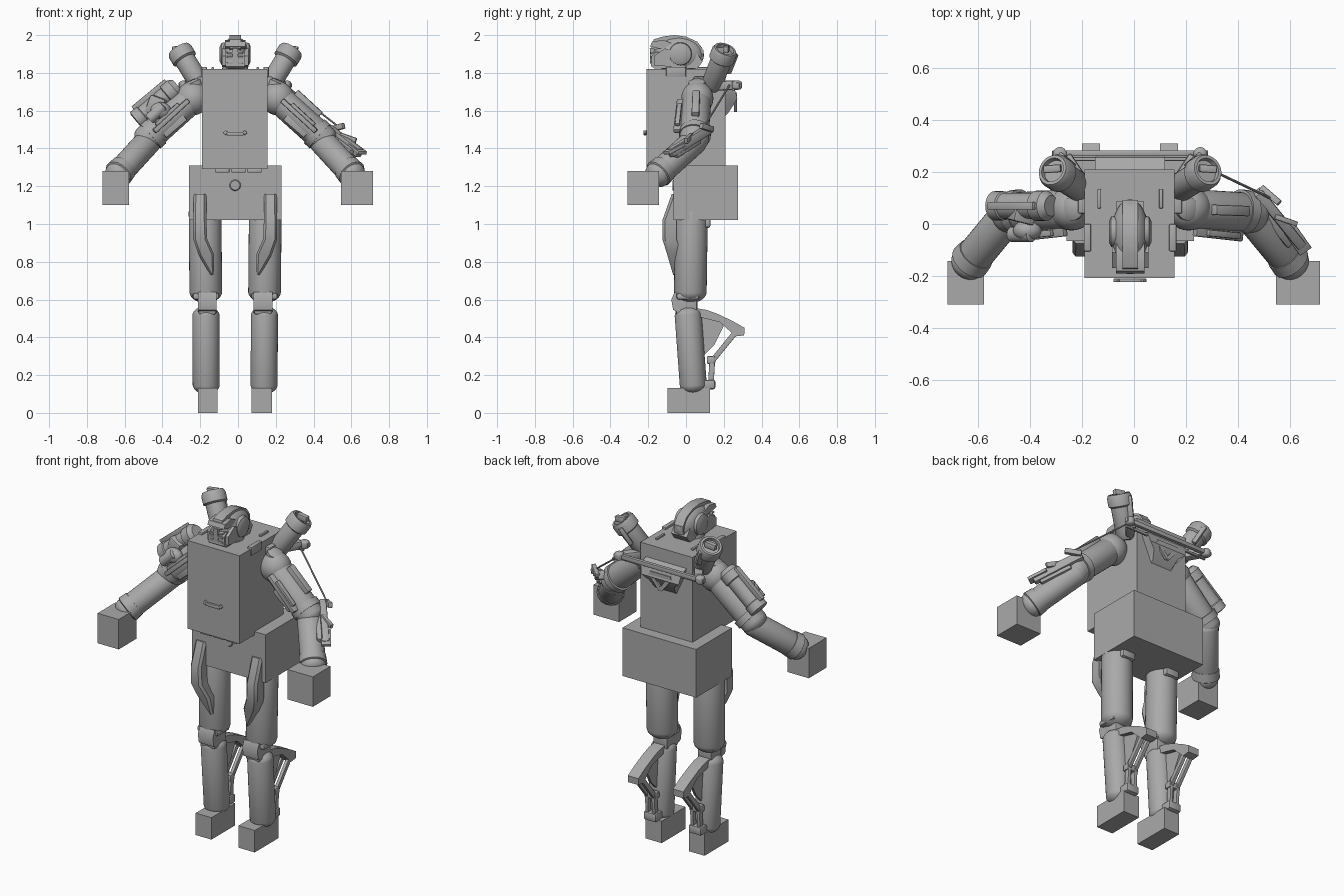
import bpy, bmesh, math
from mathutils import Vector, Matrix

if "Cube" in bpy.data.objects:
    bpy.data.objects.remove(bpy.data.objects["Cube"], do_unlink=True)

grey = bpy.data.materials.new("plain_grey")
grey.use_nodes = True
grey.diffuse_color = (0.4, 0.4, 0.4, 1)
grey.node_tree.nodes["Principled BSDF"].inputs["Base Color"].default_value = (0.4, 0.4, 0.4, 1)

CX = -0.015                      # mirror axis of the body
SIDES = (("left", 1), ("right", -1))


def finish(name, bm, smooth=True):
    bmesh.ops.recalc_face_normals(bm, faces=bm.faces)
    for f in bm.faces:
        f.smooth = smooth
    for e in bm.edges:
        e.smooth = len(e.link_faces) == 2 and e.calc_face_angle(0) < math.radians(35)
    me = bpy.data.meshes.new(name)
    bm.to_mesh(me)
    bm.free()
    me.materials.append(grey)
    ob = bpy.data.objects.new(name, me)
    bpy.context.scene.collection.objects.link(ob)
    return ob


def along(a, b):
    """Matrix with origin at a and local z pointing to b."""
    a, b = Vector(a), Vector(b)
    return Matrix.Translation(a) @ (b - a).to_track_quat('Z', 'Y').to_matrix().to_4x4()


def box(name, lo, hi, bevel=0.0):
    bm = bmesh.new()
    lo, hi = Vector(lo), Vector(hi)
    bmesh.ops.create_cube(bm, size=1, matrix=Matrix.Translation((lo + hi) / 2) @ Matrix.Diagonal((*(hi - lo), 1)))
    if bevel:
        bmesh.ops.bevel(bm, geom=bm.edges[:], offset=bevel, segments=2, affect='EDGES', profile=0.5)
    return finish(name, bm)


def bar(name, a, b, w, h, bevel=0.0):
    bm = bmesh.new()
    n = (Vector(b) - Vector(a)).length
    bmesh.ops.create_cube(bm, size=1, matrix=Matrix.Translation((0, 0, n / 2)) @ Matrix.Diagonal((w, h, n, 1)))
    if bevel:
        bmesh.ops.bevel(bm, geom=bm.edges[:], offset=bevel, segments=2, affect='EDGES', profile=0.5)
    bm.transform(along(a, b))
    return finish(name, bm)


def capsule(name, a, b, r, cap=0.75):
    """Rounded cylinder reaching exactly from a to b."""
    bm = bmesh.new()
    bmesh.ops.create_uvsphere(bm, u_segments=32, v_segments=15, radius=r)
    n = (Vector(b) - Vector(a)).length
    for v in bm.verts:
        v.co.z = v.co.z * cap + (n - r * cap if v.co.z > 0 else r * cap)
    bm.transform(along(a, b))
    return finish(name, bm)


def lathe(name, a, b, profile, steps=32):
    """Profile of (distance from a, radius) turned about the line a-b."""
    bm = bmesh.new()
    vs = [bm.verts.new((r, 0, t)) for t, r in profile]
    es = [bm.edges.new(p) for p in zip(vs, vs[1:])]
    bmesh.ops.spin(bm, geom=vs + es, cent=(0, 0, 0), axis=(0, 0, 1), angle=math.tau, steps=steps)
    bmesh.ops.remove_doubles(bm, verts=bm.verts, dist=1e-4)
    bm.transform(along(a, b))
    return finish(name, bm)


def ball(name, c, rx, ry, rz):
    bm = bmesh.new()
    bmesh.ops.create_uvsphere(bm, u_segments=32, v_segments=16, radius=1,
                              matrix=Matrix.Translation(c) @ Matrix.Diagonal((rx, ry, rz, 1)))
    return finish(name, bm)


def loft(name, rings):
    bm = bmesh.new()
    rows = [[bm.verts.new(p) for p in ring] for ring in rings]
    n = len(rows[0])
    for r0, r1 in zip(rows, rows[1:]):
        for i in range(n):
            bm.faces.new((r0[i], r0[(i + 1) % n], r1[(i + 1) % n], r1[i]))
    bm.faces.new(rows[0])
    bm.faces.new(rows[-1])
    return finish(name, bm)


def slab(name, yz, x0, x1):
    """Side profile (y, z) extruded across x."""
    return loft(name, [[(x, y, z) for y, z in yz] for x in (x0, x1)])


# Main blocks
box("torso", (-0.19, -0.208, 1.29), (0.156, 0.21, 1.82))
box("pelvis", (-0.26, -0.066, 1.02), (0.23, 0.275, 1.31))
box("right_hand", (-0.718, -0.31, 1.1), (-0.577, -0.142, 1.28))
box("left_hand", (0.546, -0.31, 1.1), (0.715, -0.142, 1.28))

# Belt pieces, belly bump and chest handle
for i in range(3):
    x = -0.12 + i * 0.085
    box("belt_piece", (x, -0.19, 1.272), (x + 0.075, -0.11, 1.295), 0.005)
lathe("belly_bump", (CX, -0.06, 1.205), (CX, -0.08, 1.205), [(0, 0), (0, 0.035), (0.012, 0.025), (0.012, 0)], 16)
handle = [(CX - 0.058, 1.49), (CX - 0.045, 1.478), (CX + 0.045, 1.478), (CX + 0.058, 1.49)]
for (xa, za), (xb, zb) in zip(handle, handle[1:]):
    bar("chest_handle", (xa, -0.217, za), (xb, -0.217, zb), 0.014, 0.02, 0.003)

# Head: helmet shell, collar, crest, face guard
ball("helmet", (CX, -0.04, 1.895), 0.072, 0.135, 0.098)
lathe("neck_collar", (CX, -0.04, 1.815), (CX, -0.04, 1.9), [(0, 0), (0, 0.07), (0.03, 0.065), (0.05, 0.04), (0.05, 0)])
bpy.data.objects["neck_collar"].scale = (1, 1, 1)
slab("jaw", [(-0.185, 1.835), (-0.165, 1.822), (0.06, 1.822), (0.088, 1.86), (0.06, 1.9), (-0.16, 1.91), (-0.182, 1.89)],
     CX - 0.052, CX + 0.052)
slab("crest", [(-0.185, 1.93), (-0.17, 1.978), (-0.12, 1.993), (-0.06, 2.0), (0.0, 1.992), (0.06, 1.965),
               (0.092, 1.92), (0.09, 1.87), (0.0, 1.87)], CX - 0.03, CX + 0.03)
slab("brow", [(-0.19, 1.94), (-0.18, 1.965), (-0.12, 1.975), (-0.06, 1.95), (-0.06, 1.925), (-0.15, 1.93)],
     CX - 0.055, CX + 0.055)
slab("nose_guard", [(-0.19, 1.85), (-0.192, 1.93), (-0.15, 1.94), (-0.15, 1.84)], CX - 0.014, CX + 0.014)
for i in range(3):
    z = 1.85 + i * 0.025
    box("face_vent", (CX - 0.042, -0.19, z), (CX + 0.042, -0.16, z + 0.011), 0.003)
for side, s in SIDES:
    lathe(side + "_ear_disc", (CX + s * 0.055, -0.03, 1.9), (CX + s * 0.09, -0.03, 1.9),
          [(0, 0), (0, 0.062), (0.018, 0.058), (0.027, 0.04), (0.027, 0)], 24)
    slab(side + "_cheek", [(-0.17, 1.84), (-0.17, 1.89), (-0.11, 1.93), (-0.04, 1.9), (-0.05, 1.83)],
         CX + s * 0.04, CX + s * 0.07)

# Rear rail and scoop
bar("rear_rail", (CX - 0.3, 0.272, 1.735), (CX + 0.3, 0.272, 1.735), 0.022, 0.026, 0.004)
bar("rear_rail_rod", (CX - 0.28, 0.25, 1.71), (CX + 0.28, 0.25, 1.71), 0.014, 0.014, 0.003)


def scoop_ring(w, y0, y1, z0, z1):
    return [(CX - w, y0, z0), (CX + w, y0, z0), (CX + w, y1, z1), (CX - w, y1, z1)]


loft("rear_scoop", [scoop_ring(0.135, 0.205, 0.255, 1.745, 1.725), scoop_ring(0.125, 0.205, 0.272, 1.7, 1.665),
                    scoop_ring(0.085, 0.205, 0.255, 1.61, 1.635), scoop_ring(0.07, 0.205, 0.225, 1.57, 1.59)])
tri = [(CX - 0.07, 1.685), (CX + 0.07, 1.685), (CX, 1.6)]
for (xa, za), (xb, zb) in zip(tri, tri[1:] + tri[:1]):
    bar("scoop_frame", (xa, 0.262, za), (xb, 0.262, zb), 0.014, 0.022)

for side, s in SIDES:
    def P(d, y, z):
        return (CX + s * d, y, z)

    def B(name, d0, d1, y0, y1, z0, z1, bevel=0.006):
        x0, x1 = sorted((CX + s * d0, CX + s * d1))
        return box(side + "_" + name, (x0, y0, z0), (x1, y1, z1), bevel)

    # Slots and clips on the torso
    B("top_slot", 0.112, 0.126, 0.06, 0.135, 1.815, 1.83, 0.003)
    B("top_clip", 0.15, 0.178, -0.105, 0.0, 1.78, 1.832, 0.005)
    B("torso_side_clip", 0.165, 0.2, 0.04, 0.12, 1.72, 1.78)

    # Shoulder launcher tube, hollow at the end
    lathe(side + "_launcher", P(0.175, 0.13, 1.72), P(0.302, 0.21, 1.93),
          [(0, 0), (0, 0.04), (0.03, 0.056), (0.18, 0.056), (0.188, 0.068), (0.235, 0.068), (0.252, 0.06),
           (0.252, 0.048), (0.232, 0.045), (0.232, 0)])
    bar(side + "_launcher_cap", P(0.265, 0.215, 1.93), P(0.333, 0.21, 1.922), 0.03, 0.035, 0.006)
    bar(side + "_launcher_rib", P(0.222, 0.222, 1.8), P(0.27, 0.262, 1.9), 0.03, 0.025, 0.005)
    capsule(side + "_rail_knob", P(0.27, 0.27, 1.71), P(0.27, 0.27, 1.76), 0.026, 0.5)
    bar(side + "_launcher_mount", P(0.17, 0.14, 1.73), P(0.25, 0.26, 1.735), 0.05, 0.05, 0.01)

    # Arm
    ball(side + "_shoulder", P(0.225, 0.06, 1.665), 0.088, 0.085, 0.09)
    lathe(side + "_shoulder_disc", P(0.215, 0.06, 1.73), P(0.24, 0.055, 1.79),
          [(0, 0), (0, 0.045), (0.025, 0.045), (0.035, 0.025), (0.035, 0)], 20)
    capsule(side + "_upper_arm", P(0.2, 0.06, 1.69), P(0.51, 0.04, 1.41), 0.077)
    capsule(side + "_forearm", P(0.435, 0.075, 1.465), P(0.65, -0.185, 1.23), 0.07)
    lathe(side + "_elbow_band", P(0.42, 0.05, 1.49), P(0.46, 0.045, 1.455),
          [(0, 0.06), (0, 0.084), (0.04, 0.084), (0.04, 0.06)], 24)
    lathe(side + "_wrist_cuff", P(0.592, -0.115, 1.295), P(0.65, -0.185, 1.23),
          [(0, 0.05), (0, 0.074), (0.05, 0.078), (0.06, 0.06), (0.06, 0)], 16)
    bar(side + "_arm_front_plate", P(0.25, -0.015, 1.655), P(0.43, -0.035, 1.49), 0.065, 0.026, 0.006)
    bar(side + "_arm_front_ridge", P(0.3, -0.034, 1.635), P(0.42, -0.046, 1.525), 0.025, 0.02, 0.004)
    bar(side + "_arm_low_plate", P(0.27, 0.0, 1.57), P(0.38, -0.005, 1.475), 0.03, 0.05, 0.005)
    bar(side + "_arm_top_plate", P(0.31, 0.055, 1.685), P(0.44, 0.05, 1.565), 0.04, 0.07, 0.006)

    # Thigh, front guard and knee
    capsule(side + "_thigh", P(0.16, 0.03, 1.12), P(0.155, 0.022, 0.582), 0.087, 0.7)
    guard = [(1.16, 0.152, 0.22, -0.075), (1.02, 0.152, 0.222, -0.125), (0.92, 0.148, 0.222, -0.125),
             (0.84, 0.112, 0.195, -0.1), (0.73, 0.112, 0.132, -0.068)]
    loft(side + "_thigh_guard", [[P(d0, yf + 0.075, z), P(d1, yf + 0.075, z), P(d1, yf + 0.015, z),
                                  P(d1 - 0.012, yf, z), P(d0 + 0.012, yf, z), P(d0, yf + 0.015, z)]
                                 for z, d0, d1, yf in guard])
    B("hip_block", 0.11, 0.2, 0.08, 0.13, 0.98, 1.03, 0.012)
    B("knee_core", 0.1, 0.195, -0.055, 0.06, 0.52, 0.64, 0.012)
    slab(side + "_knee_guard", [(-0.06, 0.64), (-0.078, 0.6), (-0.068, 0.545), (-0.03, 0.53), (-0.03, 0.63)],
         CX + s * 0.098, CX + s * 0.198)
    B("knee_band", 0.085, 0.225, -0.05, 0.07, 0.6, 0.635, 0.012)

    # Shin, foot
    capsule(side + "_shin", P(0.155, 0.008, 0.565), P(0.153, 0.042, 0.1), 0.072, 0.7)
    x0, x1 = (0.072, 0.18) if s > 0 else (-0.213, -0.108)
    box(side + "_foot", (x0, -0.098, 0), (x1, 0.128, 0.132))

    # Calf fin with struts and ankle bracket
    d0, d1 = CX + s * 0.115, CX + s * 0.185
    slab(side + "_calf_fin", [(0.05, 0.555), (0.11, 0.545), (0.165, 0.525), (0.25, 0.485), (0.31, 0.45), (0.308, 0.41),
                              (0.26, 0.405), (0.235, 0.43), (0.18, 0.48), (0.06, 0.51)], d0, d1)
    slab(side + "_calf_web", [(0.06, 0.52), (0.17, 0.5), (0.2, 0.46), (0.15, 0.36), (0.09, 0.3)],
         CX + s * 0.142, CX + s * 0.158)
    for d in (0.128, 0.172):
        bar(side + "_calf_strut", P(d, 0.265, 0.43), P(d, 0.135, 0.27), 0.02, 0.028, 0.003)
        bar(side + "_ankle_strut", P(d, 0.14, 0.29), P(d, 0.13, 0.13), 0.02, 0.03, 0.003)
    B("strut_joint", 0.112, 0.188, 0.11, 0.155, 0.26, 0.3, 0.008)
    B("ankle_bracket", 0.108, 0.192, 0.08, 0.155, 0.125, 0.175, 0.01)

# Cannon on the right upper arm
lathe("arm_cannon", (-0.54, 0.07, 1.545), (-0.315, 0.07, 1.735),
      [(0, 0), (0, 0.04), (0.005, 0.056), (0.05, 0.056), (0.055, 0.05), (0.21, 0.05), (0.215, 0.058), (0.265, 0.058),
       (0.29, 0.04), (0.29, 0)], 24)
bar("cannon_rail", (-0.555, 0.07, 1.61), (-0.38, 0.07, 1.755), 0.03, 0.03, 0.004)
bar("cannon_bracket", (-0.39, 0.04, 1.61), (-0.47, 0.06, 1.64), 0.09, 0.1, 0.01)
ball("cannon_pod", (-0.41, -0.025, 1.6), 0.055, 0.04, 0.045)
lathe("cannon_drum", (-0.47, -0.04, 1.555), (-0.39, -0.04, 1.625),
      [(0, 0), (0, 0.03), (0.1, 0.03), (0.106, 0.02), (0.106, 0)], 16)

# Grapple on the left forearm, with its cable
bar("grapple_body", (0.475, 0.125, 1.505), (0.645, -0.085, 1.375), 0.04, 0.05, 0.008)
bar("grapple_grip", (0.5, 0.06, 1.45), (0.61, -0.07, 1.37), 0.06, 0.05, 0.01)
bar("grapple_tip", (0.6, -0.02, 1.42), (0.66, -0.105, 1.375), 0.055, 0.02, 0.004)
bar("grapple_fork", (0.49, 0.14, 1.5), (0.56, 0.08, 1.52), 0.025, 0.03, 0.004)
bar("grapple_claw", (0.54, 0.03, 1.47), (0.625, 0.0, 1.44), 0.02, 0.03, 0.004)
lathe("cable", (0.25, 0.23, 1.735), (0.545, 0.09, 1.505), [(0, 0), (0, 0.005), (0.4, 0.005), (0.4, 0)], 8)
